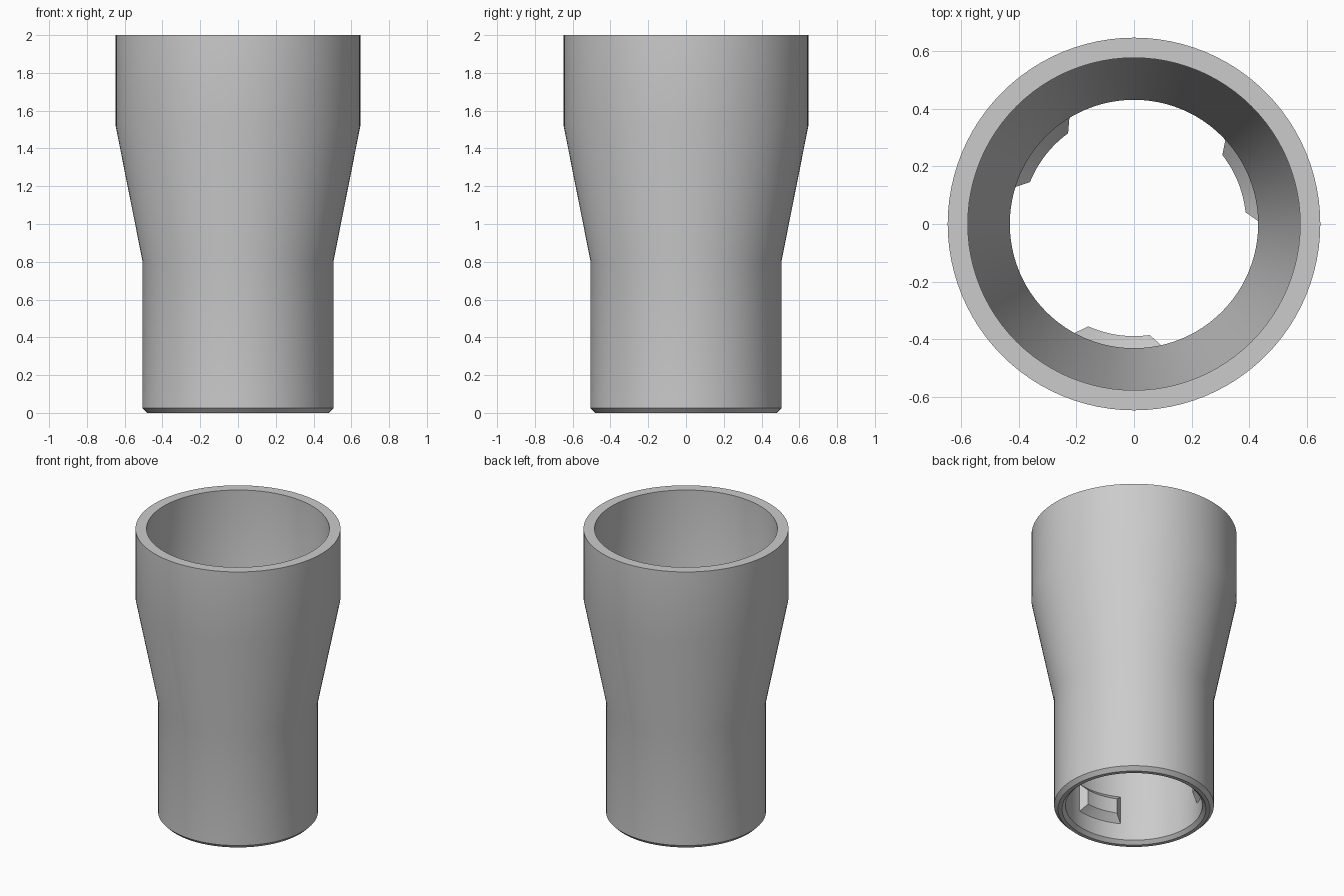
import bpy, bmesh, math

if "Cube" in bpy.data.objects:
    bpy.data.objects.remove(bpy.data.objects["Cube"], do_unlink=True)

grey = bpy.data.materials.new("plain grey")
grey.use_nodes = True
colour = (0.6, 0.6, 0.6, 1)
grey.diffuse_color = colour
grey.node_tree.nodes["Principled BSDF"].inputs["Base Color"].default_value = colour

SEGMENTS = 96
BORE = 0.432


def polar(r, angle, z):
    return (r * math.cos(angle), r * math.sin(angle), z)


def finish(bm, name):
    bmesh.ops.recalc_face_normals(bm, faces=bm.faces[:])
    mesh = bpy.data.meshes.new(name)
    bm.to_mesh(mesh)
    bm.free()
    mesh.materials.append(grey)
    obj = bpy.data.objects.new(name, mesh)
    bpy.context.collection.objects.link(obj)
    bpy.ops.object.select_all(action='DESELECT')
    obj.select_set(True)
    bpy.context.view_layer.objects.active = obj
    bpy.ops.object.shade_smooth_by_angle(angle=math.radians(25))
    return obj


# Hollow adapter sleeve: closed wall section (radius, height) turned about z
wall = [(0.48, 0), (0.505, 0.025), (0.505, 0.8), (0.648, 1.52), (0.648, 2),
        (0.578, 2), (0.578, 1.52), (BORE, 0.8), (BORE, 0.022), (0.455, 0)]
bm = bmesh.new()
rings = [[bm.verts.new(polar(r, math.tau * i / SEGMENTS, z)) for r, z in wall]
         for i in range(SEGMENTS)]
for i, ring in enumerate(rings):
    following = rings[(i + 1) % SEGMENTS]
    for j in range(len(wall)):
        k = (j + 1) % len(wall)
        bm.faces.new((ring[j], following[j], following[k], ring[k]))
finish(bm, "adapter_sleeve")


# Bayonet lugs: curved bumps inside the bore with bevelled sides
def lug(name, centre):
    steps = 12
    bm = bmesh.new()
    columns = []
    for i in range(steps + 1):
        t = 2 * i / steps - 1
        outer = centre + math.radians(21.6) * t
        inner = centre + math.radians(16) * t
        columns.append([bm.verts.new(polar(r, a, z)) for r, a, z in (
            (BORE + 0.01, outer, 0.125), (0.39, inner, 0.187),
            (0.39, inner, 0.29), (BORE + 0.01, outer, 0.342))])
    for a, b in zip(columns, columns[1:]):
        for j in range(4):
            k = (j + 1) % 4
            bm.faces.new((a[j], b[j], b[k], a[k]))
    bm.faces.new(columns[0])
    bm.faces.new(columns[-1])
    finish(bm, name)


for n, label in enumerate(("left", "right", "front")):
    lug(label + "_lug", math.radians(22 + 120 * n))
